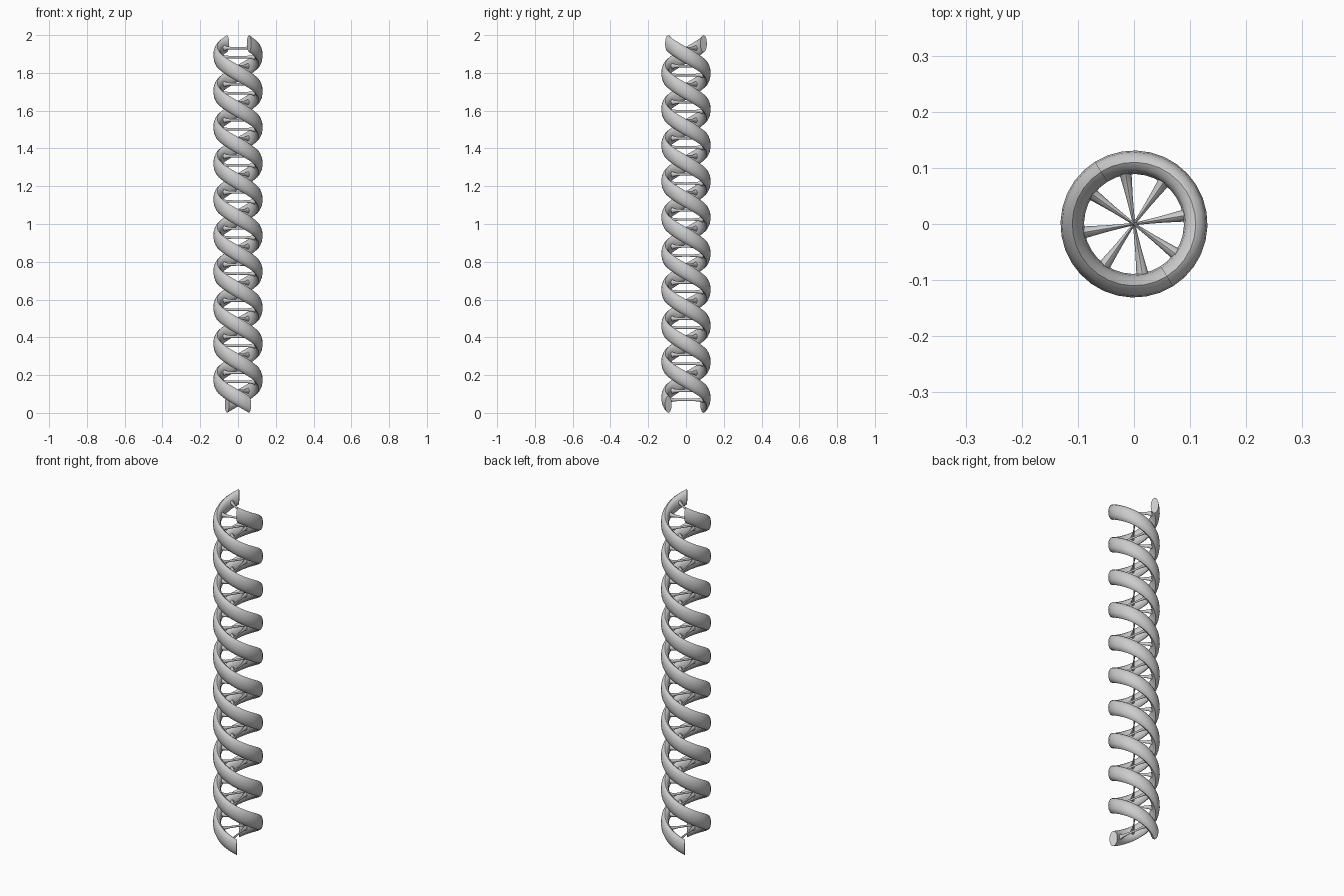
import bpy, bmesh, math
from mathutils import Vector

if "Cube" in bpy.data.objects:
    bpy.data.objects.remove(bpy.data.objects["Cube"])

TURNS = 5
SEG = 32            # segments per turn
SIDES = 12
R = 0.11            # helix centre radius
RW, RH = 0.021, 0.045   # strand half width (radial) and half height
Z0, Z1 = RH, 2 - RH
START = math.radians(-58)


def height(t):
    return Z0 + (Z1 - Z0) * t / (TURNS * 2 * math.pi)


def skin(bm, rings):
    # bridge successive rings of points and cap both ends
    rows = [[bm.verts.new(p) for p in ring] for ring in rings]
    for a, b in zip(rows, rows[1:]):
        n = len(a)
        for i in range(n):
            bm.faces.new((a[i], a[(i + 1) % n], b[(i + 1) % n], b[i]))
    bm.faces.new(rows[0][::-1])
    bm.faces.new(rows[-1])


def finish(bm, name):
    bmesh.ops.recalc_face_normals(bm, faces=bm.faces)
    me = bpy.data.meshes.new(name)
    bm.to_mesh(me)
    bm.free()
    ob = bpy.data.objects.new(name, me)
    bpy.context.collection.objects.link(ob)
    bpy.ops.object.select_all(action='DESELECT')
    ob.select_set(True)
    bpy.context.view_layer.objects.active = ob
    bpy.ops.object.shade_smooth_by_angle(angle=math.radians(50))


# Two left-handed strands with an oval section held in the radial plane
def strand(name, offset):
    bm = bmesh.new()
    rings = []
    for k in range(TURNS * SEG + 1):
        t = k * 2 * math.pi / SEG
        a = START + offset - t
        ring = []
        for i in range(SIDES):
            u = 2 * math.pi * i / SIDES
            r = R + RW * math.cos(u)
            ring.append((r * math.cos(a), r * math.sin(a), height(t) + RH * math.sin(u)))
        rings.append(ring)
    skin(bm, rings)
    finish(bm, name)


strand("strand_a", 0)
strand("strand_b", math.pi)

# Rungs: thin in the middle, flaring where they meet the strands
bm = bmesh.new()
for k in range(TURNS * 8):
    t = (k + 0.5) * math.pi / 4
    a = START - t
    along = Vector((math.cos(a), math.sin(a), 0))
    side = Vector((-math.sin(a), math.cos(a), 0))
    rings = []
    for s in (-0.1, -0.085, -0.07, -0.045, 0, 0.045, 0.07, 0.085, 0.1):
        f = abs(s) / 0.1
        w = 0.002 + 0.010 * f ** 1.3
        h = 0.006 + 0.014 * f ** 4
        rings.append([along * s + side * (w * math.cos(i * math.pi / 4))
                      + Vector((0, 0, height(t) + h * math.sin(i * math.pi / 4)))
                      for i in range(8)])
    skin(bm, rings)
finish(bm, "rungs")
